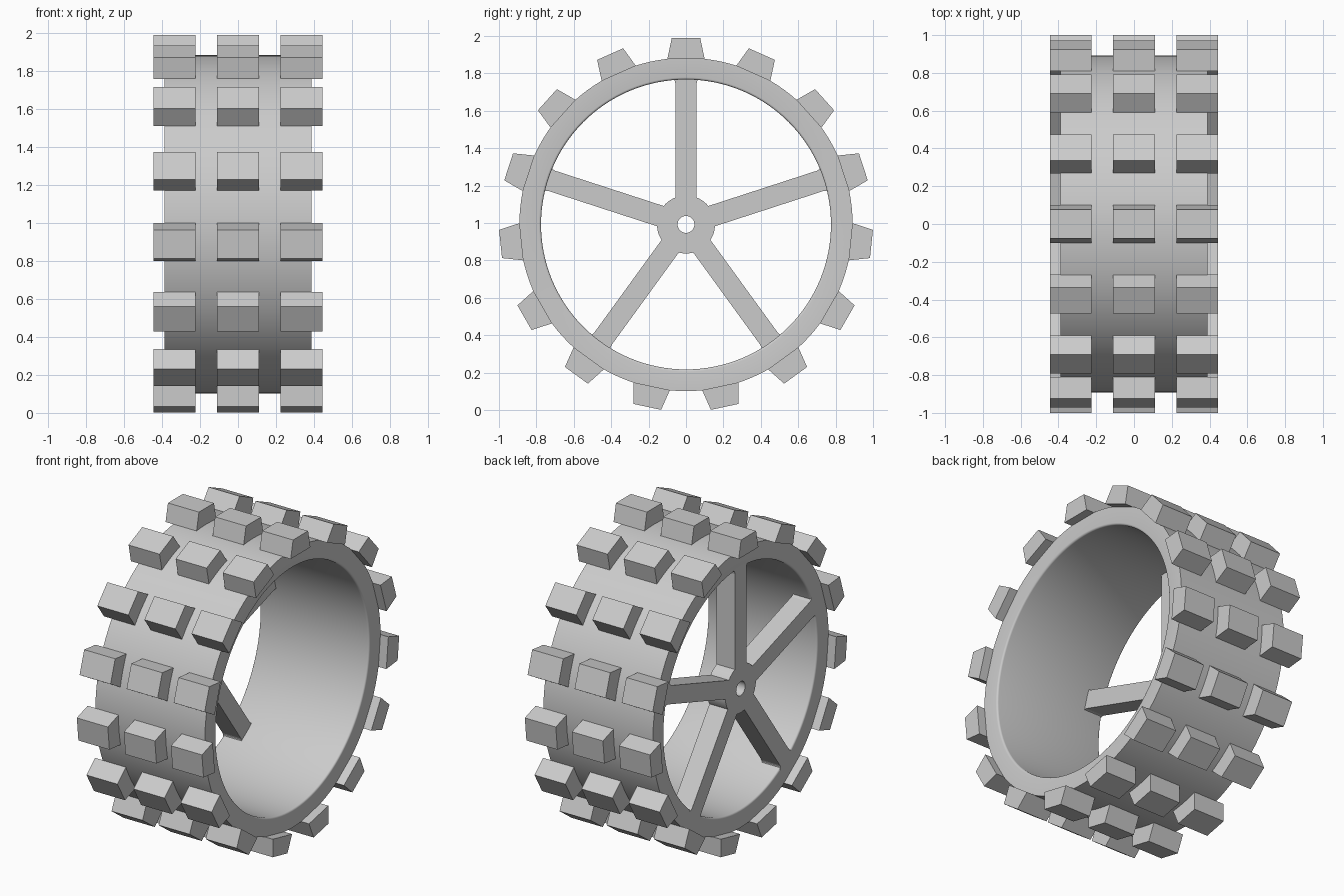
import bpy, bmesh, math
from mathutils import Matrix, Vector

cube = bpy.data.objects.get("Cube")
if cube:
    bpy.data.objects.remove(cube, do_unlink=True)

CENTRE = Vector((0, 0, 0.992))
RIM_OUT, RIM_IN, HALF_WIDTH = 0.891, 0.775, 0.388
LUGS, SPOKES = 15, 5

grey = bpy.data.materials.new("plain grey")
grey.use_nodes = True
grey.diffuse_color = (0.6, 0.6, 0.6, 1)
grey.node_tree.nodes["Principled BSDF"].inputs["Base Color"].default_value = (0.6, 0.6, 0.6, 1)


def finish(name, bm, smooth=False):
    bmesh.ops.recalc_face_normals(bm, faces=bm.faces[:])
    mesh = bpy.data.meshes.new(name)
    bm.to_mesh(mesh)
    bm.free()
    mesh.materials.append(grey)
    obj = bpy.data.objects.new(name, mesh)
    obj.location = CENTRE
    bpy.context.collection.objects.link(obj)
    if smooth:
        bpy.ops.object.select_all(action='DESELECT')
        obj.select_set(True)
        bpy.context.view_layer.objects.active = obj
        bpy.ops.object.shade_smooth_by_angle(angle=math.radians(30))
    return obj


def lathe(name, profile, steps):
    """Revolve a closed (x, radius) profile around the axle."""
    bm = bmesh.new()
    rings = []
    for i in range(steps):
        a = 2 * math.pi * i / steps
        rings.append([bm.verts.new((x, r * math.sin(a), r * math.cos(a))) for x, r in profile])
    n = len(profile)
    for i in range(steps):
        p, q = rings[i], rings[(i + 1) % steps]
        for j in range(n):
            k = (j + 1) % n
            bm.faces.new((p[j], p[k], q[k], q[j]))
    return finish(name, bm, smooth=True)


def add_prism(bm, outline, x0, x1, angle):
    """Extrude a (y, radius) outline along the axle and turn it into place."""
    turn = Matrix.Rotation(angle, 3, 'X')
    a = [bm.verts.new(turn @ Vector((x0, y, r))) for y, r in outline]
    b = [bm.verts.new(turn @ Vector((x1, y, r))) for y, r in outline]
    bm.faces.new(a)
    bm.faces.new(b[::-1])
    for i in range(len(a)):
        j = (i + 1) % len(a)
        bm.faces.new((a[i], b[i], b[j], a[j]))


def mirrored(half):
    return half + [(-y, r) for y, r in reversed(half)]


# Rim drum with rounded inner lips
lip = 0.012
arc = [(HALF_WIDTH - lip + lip * math.sin(t), RIM_IN + lip - lip * math.cos(t))
       for t in (math.pi / 2 * i / 4 for i in range(5))]
profile = [(-HALF_WIDTH, RIM_OUT), (HALF_WIDTH, RIM_OUT)] + arc[::-1] + [(-x, r) for x, r in arc]
lathe("rim", profile, 128)

# Hub with axle hole, flush with the right side of the rim
x0, x1 = -HALF_WIDTH, -HALF_WIDTH + 0.13
lathe("hub", [(x0, 0.045), (x1, 0.045), (x1, 0.155), (x0, 0.155)], 64)

# Spokes, flaring where they meet the rim
spoke = mirrored([(0.057, 0.144), (0.057, 0.755), (0.06, 0.768), (0.067, 0.777), (0.078, 0.787)])
bm = bmesh.new()
for i in range(SPOKES):
    add_prism(bm, spoke, x0, x1, 2 * math.pi * i / SPOKES)
finish("spokes", bm)

# Three rows of tapered tread lugs
lug = mirrored([(0.1, 0.884), (0.076, 0.997)])
for name, x in (("right", -0.334), ("middle", 0), ("left", 0.334)):
    bm = bmesh.new()
    for i in range(LUGS):
        add_prism(bm, lug, x - 0.11, x + 0.11, 2 * math.pi * i / LUGS)
    finish(name + "_tread_lugs", bm)
